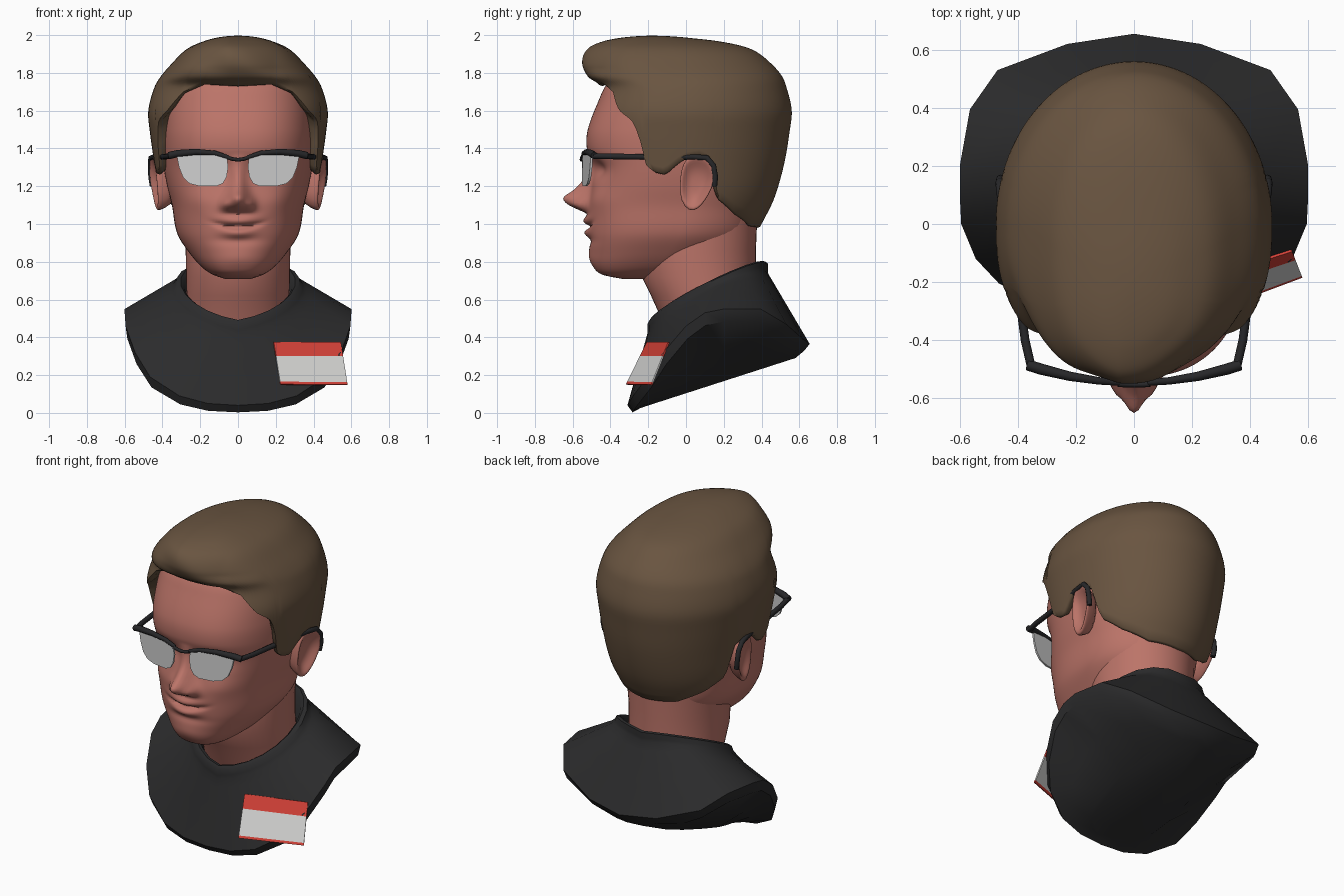
import bpy, bmesh, math
from math import sin, cos, pi, exp, sqrt

if "Cube" in bpy.data.objects:
    bpy.data.objects.remove(bpy.data.objects["Cube"])


def material(name, rgb):
    m = bpy.data.materials.new(name)
    m.diffuse_color = (*rgb, 1)
    m.use_nodes = True
    m.node_tree.nodes["Principled BSDF"].inputs["Base Color"].default_value = m.diffuse_color
    return m


SKIN = material("skin", (0.50, 0.175, 0.14))
HAIR = material("brown hair", (0.142, 0.090, 0.052))
SHIRT = material("black cloth", (0.024, 0.024, 0.025))
FRAME = material("dark frame", (0.020, 0.020, 0.022))
LENS = material("pale lens", (0.62, 0.62, 0.62))
WHITE = material("badge white", (0.68, 0.68, 0.67))
RED = material("badge red", (0.68, 0.055, 0.04))


def loft(name, rings, mat, angle=60):
    """Join equal closed rings into a capped skin."""
    bm = bmesh.new()
    vs = [[bm.verts.new(p) for p in r] for r in rings]
    n = len(rings[0])
    for a, b in zip(vs, vs[1:]):
        for i in range(n):
            j = (i + 1) % n
            bm.faces.new((a[i], a[j], b[j], b[i]))
    bm.faces.new(vs[0])
    bm.faces.new(vs[-1])
    bmesh.ops.remove_doubles(bm, verts=bm.verts, dist=0.0004)
    bmesh.ops.recalc_face_normals(bm, faces=bm.faces)
    me = bpy.data.meshes.new(name)
    bm.to_mesh(me)
    bm.free()
    me.materials.append(mat)
    ob = bpy.data.objects.new(name, me)
    bpy.context.collection.objects.link(ob)
    bpy.ops.object.select_all(action='DESELECT')
    bpy.context.view_layer.objects.active = ob
    ob.select_set(True)
    bpy.ops.object.shade_smooth_by_angle(angle=math.radians(angle))
    return ob


def interp(rows, t, smooth=True):
    """Interpolate table rows [key, values...] at key t."""
    t = min(max(t, rows[0][0]), rows[-1][0])
    k = 0
    while k < len(rows) - 2 and t > rows[k + 1][0]:
        k += 1
    a, b = rows[k], rows[k + 1]
    h = b[0] - a[0]
    s = (t - a[0]) / h
    if not smooth:
        return [p + (q - p) * s for p, q in zip(a[1:], b[1:])]
    z, c = rows[max(k - 1, 0)], rows[min(k + 2, len(rows) - 1)]
    out = []
    for i in range(1, len(a)):
        m0 = (b[i] - z[i]) / (b[0] - z[0]) * h
        m1 = (c[i] - a[i]) / (c[0] - a[0]) * h
        out.append((2*s**3 - 3*s*s + 1) * a[i] + (s**3 - 2*s*s + s) * m0
                   + (3*s*s - 2*s**3) * b[i] + (s**3 - s*s) * m1)
    return out


def oval(th, yf, yb, hw, cy):
    """Point on a head outline: squarer at the front, round at the back."""
    x, c = hw * sin(th), cos(th)
    if c > 0:
        return x, cy - (cy - yf) * max(0, 1 - abs(sin(th)) ** 2.5) ** 0.4
    return x, cy - (yb - cy) * c


def bump(d, w):
    return exp(-(d / w) ** 2)


# head: z, front y, back y, half width, widest y
HEAD = [(.71, -.34, -.10, .07, -.25), (.73, -.44, 0, .13, -.24), (.77, -.485, .12, .19, -.18),
        (.85, -.505, .28, .26, -.1), (.95, -.515, .35, .322, -.03), (1.1, -.52, .37, .35, 0),
        (1.2, -.502, .39, .375, 0), (1.3, -.495, .41, .393, 0), (1.4, -.525, .44, .40, 0),
        (1.5, -.52, .46, .40, 0), (1.66, -.46, .46, .385, 0), (1.74, -.42, .43, .36, 0),
        (1.82, -.34, .38, .30, 0), (1.9, -.25, .28, .22, 0)]
NOSE = [(1.055, 0, .07), (1.085, .07, .068), (1.11, .115, .062), (1.14, .135, .055),
        (1.18, .09, .048), (1.23, .05, .04), (1.3, .025, .04), (1.37, 0, .04)]


def features(x, z):
    """Forward push of nose, lips, cheeks and eye sockets."""
    x = abs(x)
    d = 0
    if 1.055 < z < 1.37:
        h, w = interp(NOSE, z)
        d += h * bump(x, w)
    d += .03 * bump(x - .065, .025) * bump(z - 1.105, .03)
    m = .985 + 1.2 * x * x
    d += .024 * bump(z - m - .032, .025) * bump(x, .09)
    d += .024 * bump(z - m + .035, .026) * bump(x, .08)
    d -= .022 * bump(z - m, .011) * exp(-(x / .125) ** 4)
    d -= .012 * bump(z - .915, .025) * bump(x, .12)
    d += .012 * bump(z - .82, .05) * bump(x, .1)
    d -= .035 * bump(x - .16, .08) * bump(z - 1.29, .05)
    return d + .012 * bump(x - .22, .08) * bump(z - 1.13, .07)


N = 144
rings = []
for k in range(116):
    z = .71 + 1.19 * k / 115
    row = interp(HEAD, z)
    ring = []
    for i in range(N):
        th = 2 * pi * i / N
        x, y = oval(th, *row)
        if cos(th) > 0:
            y -= features(x, z)
        ring.append((x, y, z))
    rings.append(ring)
loft("head", rings, SKIN, 80)

# neck: z, front y, back y, half width
rings = []
for z, f, b, w in [(.40, -.09, .36, .27), (.52, -.14, .37, .27), (.62, -.185, .37, .272),
                   (.72, -.235, .37, .275), (.86, -.25, .37, .277), (1.1, -.2, .38, .29)]:
    rings.append([(w * sin(t), (f + b) / 2 - (b - f) / 2 * cos(t), z)
                  for t in (2 * pi * i / 48 for i in range(48))])
loft("neck", rings, SKIN)

# hair: height table keyed by root of the depth below the crown
TOP = 1.997
CROWN = [(1.997, -.18, -.18, 0, -.18), (1.985, -.35, .02, .12, -.16), (1.968, -.43, .17, .18, -.13),
         (1.93, -.51, .335, .265, -.08), (1.85, -.55, .45, .35, -.03), (1.78, -.525, .51, .41, 0),
         (1.73, -.455, .53, .44, 0), (1.6, -.485, .56, .475, 0), (1.5, -.485, .55, .468, 0),
         (1.32, -.46, .52, .443, 0), (1.13, -.42, .465, .41, 0), (.98, -.38, .39, .35, 0)]
CROWN = [(sqrt(TOP - r[0]),) + r[1:] for r in CROWN]
# hairline: degrees from the front, height
EDGE = [(0, 1.735), (25, 1.745), (40, 1.70), (52, 1.6), (62, 1.55), (67, 1.47), (69, 1.32),
        (74, 1.28), (81, 1.265), (86, 1.31), (90, 1.35), (98, 1.365), (105, 1.33), (111, 1.14),
        (127, 1.06), (150, .995), (180, .985)]
ROWS = 44
rings = []
for k in range(ROWS + 1):
    ring = []
    for i in range(N):
        th = 2 * pi * i / N
        deg = math.degrees(min(th, 2 * pi - th))
        p = k / ROWS * sqrt(TOP - interp(EDGE, deg, False)[0])
        z = TOP - p * p
        x, y = oval(th, *interp(CROWN, p))
        # swept quiff: fuller on one side, with soft locks
        w = max(0, cos(th)) * min(1, max(0, (z - 1.74) / .08)) * min(1, p / .2)
        y += w * (.045 * min(1, max(0, (x + .05) / .25)) - .012 * sin(16 * x + 14 * z))
        ring.append((x, y, z))
    rings.append(ring)
for s, dz in ((.96, -.006), (.86, .03)):
    rings.append([(x * s, y * s, z + dz) for x, y, z in rings[ROWS]])
loft("hair", rings, HAIR, 70)

# ears: outline in y, z
EAR = [(-.025, 1.29), (-.035, 1.21), (-.03, 1.12), (.015, 1.065), (.06, 1.075), (.1, 1.12),
       (.14, 1.19), (.158, 1.26), (.14, 1.33), (.09, 1.365), (.035, 1.365), (-.005, 1.34)]
for side, label in ((1, "left"), (-1, "right")):
    rings = []
    for s, x in ((.7, .34), (.9, .395), (1, .425), (1, .437), (.9, .442), (.76, .43), (.5, .41), (.2, .405)):
        ring = []
        for y, z in EAR:
            y, z = .055 + (y - .055) * s, 1.21 + (z - 1.21) * s
            ring.append((side * (x + .2 * (y - .03) + .08 * (z - 1.21)), y, z))
        rings.append(ring)
    ear = loft(label + "_ear", rings, SKIN, 80)
    ear.modifiers.new("round", 'SUBSURF').levels = 1
    ear.modifiers["round"].render_levels = 1

# shirt: half of the outer rim, front to back
RIM = [(0, -.31, .04), (.16, -.305, .05), (.31, -.28, .09), (.465, -.205, .19), (.545, -.12, .32),
       (.595, 0, .46), (.6, .1, .53), (.6, .2, .55), (.565, .395, .55), (.47, .53, .47),
       (.23, .62, .39), (0, .655, .365)]


def collar(hw, ry, z0, lift):
    pts = []
    for i in range(12):
        t = pi * i / 11
        y = .115 - ry * cos(t)
        pts.append((hw * sin(t), y, z0 + .5 * (y + .2) + lift * sin(t)))
    return pts


def blend(a, b, t):
    return [tuple(p + (q - p) * t for p, q in zip(u, v)) for u, v in zip(a, b)]


base = collar(.365, .32, .42, .07)
low = [(x * .985, .15 + (y - .15) * .94, z - .037 - .03 * (x / .6) ** 2) for x, y, z in RIM]
keel = [(x * .4, .15 + (y - .15) * .85, .012 + (.15 + (y - .15) * .85 + .285) * .322) for x, y, z in RIM]
halves = [collar(.25, .26, .38, .03), collar(.288, .285, .475, .045), collar(.305, .305, .487, .05),
          collar(.33, .318, .475, .055), collar(.345, .32, .44, .065), base,
          blend(base, RIM, .12), blend(base, RIM, .5), RIM, low, blend(low, keel, .5), keel]
loft("shirt", [h + [(-x, y, z) for x, y, z in h[-2:0:-1]] for h in halves], SHIRT, 40)


# glasses
def tube(name, pts, radius, mat):
    cu = bpy.data.curves.new(name, 'CURVE')
    cu.dimensions = '3D'
    cu.bevel_depth = radius
    cu.bevel_resolution = 2
    cu.use_fill_caps = True
    sp = cu.splines.new('POLY')
    sp.points.add(len(pts) - 1)
    for q, p in zip(sp.points, pts):
        q.co = (*p[:3], 1)
        q.radius = p[3] if len(p) > 3 else 1
    cu.materials.append(mat)
    ob = bpy.data.objects.new(name, cu)
    bpy.context.collection.objects.link(ob)


def bow(x):
    return -.547 + .46 * x * x


LENS_OUTLINE = [(.058, 1.355), (.052, 1.30), (.06, 1.25), (.08, 1.215), (.115, 1.2), (.2, 1.2),
                (.255, 1.213), (.29, 1.245), (.312, 1.3), (.325, 1.365), (.25, 1.385), (.12, 1.38)]
for side, label in ((1, "left"), (-1, "right")):
    loft(label + "_lens", [[(side * x, bow(x) + d, z) for x, z in LENS_OUTLINE] for d in (-.006, .006)], LENS, 30)
    tube(label + "_brow_bar", [(side * x, bow(x), z, r) for x, z, r in
         ((.05, 1.352, .7), (.12, 1.375, .8), (.22, 1.382, 1), (.32, 1.373, 1.2), (.365, 1.362, 1.2))], .016, FRAME)
    tube(label + "_temple_arm", [(side * x, y, z) for x, y, z in
         ((.355, -.487, 1.36), (.375, -.4, 1.358), (.402, -.2, 1.355), (.445, .04, 1.355), (.46, .11, 1.35),
          (.462, .145, 1.31), (.46, .155, 1.25), (.452, .15, 1.2))], .015, FRAME)
tube("bridge", [(x, bow(x) - .006, 1.352 - .012 * cos(x * 28)) for x in (-.055, -.03, 0, .03, .055)], .01, FRAME)

# badge: three thin bands down a slanted card
TL, TR, BL, BR = (.19, -.208, .375), (.545, -.095, .375), (.225, -.318, .152), (.58, -.185, .15)
for name, a, b, mat in (("badge_header", 0, .33, RED), ("badge_panel", .33, .94, WHITE),
                        ("badge_footer", .94, 1, RED)):
    left, right = blend([TL], [BL], a) + blend([TL], [BL], b), blend([TR], [BR], a) + blend([TR], [BR], b)
    quad = [left[0], right[0], right[1], left[1]]
    loft(name, [quad, [(x - .003, y + .007, z - .003) for x, y, z in quad]], mat, 20)
